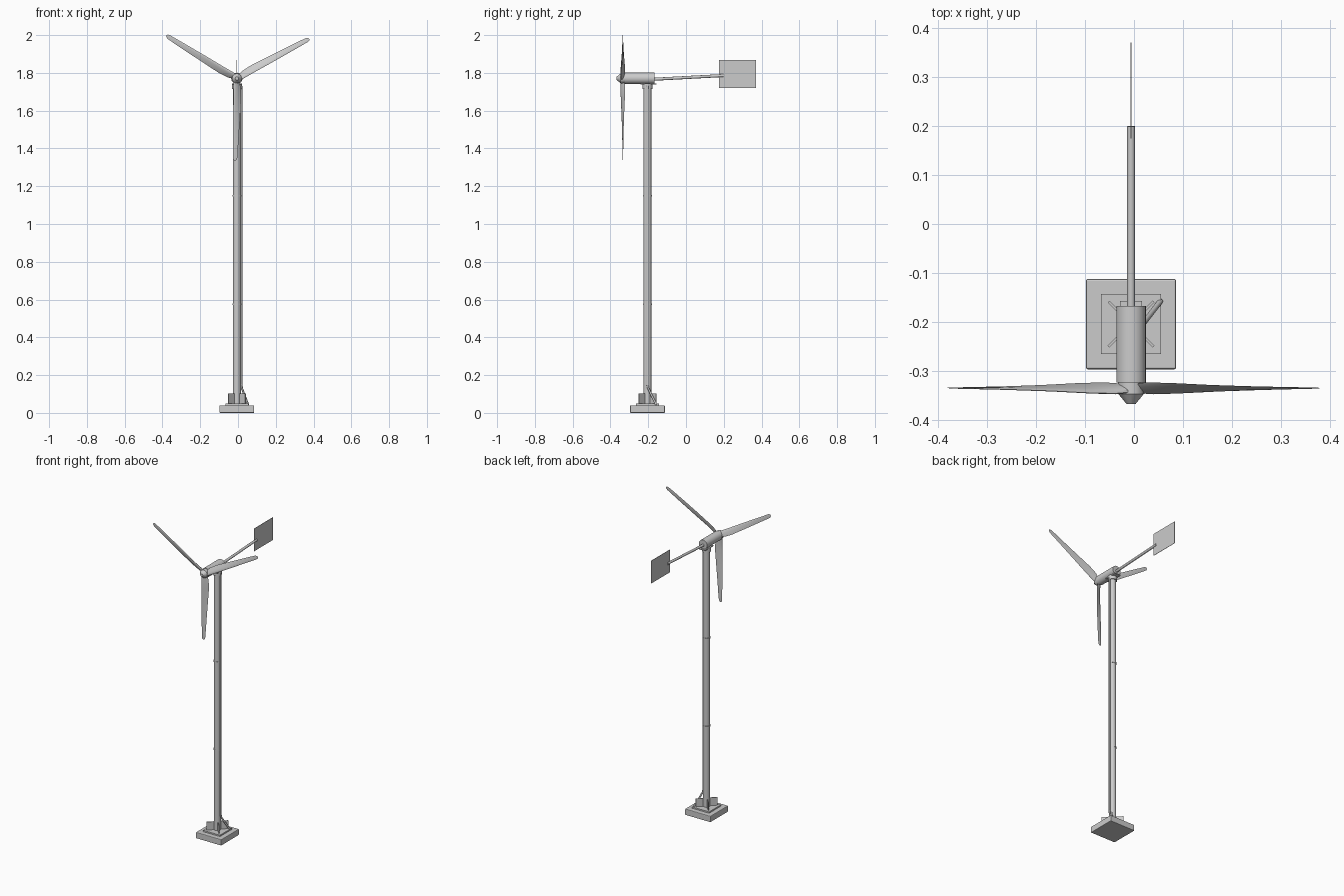
import bpy, bmesh
from math import sin, cos, pi, radians
from mathutils import Vector

if "Cube" in bpy.data.objects:
    bpy.data.objects.remove(bpy.data.objects["Cube"])

CX, CY = -0.006, -0.204      # tower axis
AXIS_Z, ROTOR_Y = 1.771, -0.334


def smooth(ob, angle=35):
    bpy.ops.object.select_all(action='DESELECT')
    ob.select_set(True)
    bpy.context.view_layer.objects.active = ob
    bpy.ops.object.shade_smooth_by_angle(angle=radians(angle))


def from_bmesh(name, bm):
    bmesh.ops.recalc_face_normals(bm, faces=bm.faces)
    me = bpy.data.meshes.new(name)
    bm.to_mesh(me)
    bm.free()
    ob = bpy.data.objects.new(name, me)
    bpy.context.collection.objects.link(ob)
    return ob


def rod(name, a, b, r, sides=24, r2=None):
    a, b = Vector(a), Vector(b)
    bm = bmesh.new()
    bmesh.ops.create_cone(bm, cap_ends=True, segments=sides, radius1=r,
                          radius2=r if r2 is None else r2, depth=(b - a).length)
    ob = from_bmesh(name, bm)
    ob.location = (a + b) / 2
    ob.rotation_mode = 'QUATERNION'
    ob.rotation_quaternion = (b - a).to_track_quat('Z', 'Y')
    smooth(ob)
    return ob


def box(name, center, size, rot=0, bevel=0):
    bm = bmesh.new()
    bmesh.ops.create_cube(bm, size=1)
    bmesh.ops.scale(bm, vec=size, verts=bm.verts)
    ob = from_bmesh(name, bm)
    ob.location = center
    ob.rotation_euler.z = rot
    if bevel:
        m = ob.modifiers.new("bevel", 'BEVEL')
        m.width, m.segments = bevel, 2
    return ob


def blade(name, a):
    # loft of airfoil sections: radius, chord, thickness, pitch
    sections = [(0.015, 0.034, 0.018, 30), (0.045, 0.044, 0.016, 30),
                (0.10, 0.046, 0.011, 27), (0.20, 0.039, 0.008, 18),
                (0.30, 0.032, 0.006, 11), (0.39, 0.026, 0.004, 6),
                (0.423, 0.023, 0.003, 4), (0.432, 0.016, 0.002, 4),
                (0.436, 0.006, 0.001, 4)]
    n = 12
    bm = bmesh.new()
    rings = []
    for r, c, th, p in sections:
        p = radians(p)
        mid = 0.021 - 0.5 * max(c, 0.022)
        ring = []
        for i in range(n):
            q = 2 * pi * i / n
            s = 0.5 * c * cos(q)
            h = 0.5 * th * sin(q) * (0.65 + 0.35 * cos(q))
            t = mid + s * cos(p) + h * sin(p)
            y = -s * sin(p) + h * cos(p)
            ring.append(bm.verts.new((CX + r * cos(a) + t * sin(a), ROTOR_Y + y,
                                      AXIS_Z + r * sin(a) - t * cos(a))))
        rings.append(ring)
    for u, v in zip(rings, rings[1:]):
        for i in range(n):
            j = (i + 1) % n
            bm.faces.new((u[i], u[j], v[j], v[i]))
    bm.faces.new(rings[0])
    bm.faces.new(rings[-1])
    smooth(from_bmesh(name, bm), 40)


# Footing and mounting plate
box("footing_slab", (CX, CY, 0.02), (0.184, 0.184, 0.04), bevel=0.004)
box("mounting_plate", (CX, CY, 0.044), (0.122, 0.122, 0.010))

# Diagonal gusset plates around the tower foot
for i in range(2):
    box(f"foot_gusset_{i + 1}", (CX, CY, 0.074), (0.13, 0.005, 0.055), rot=pi / 4 + i * pi / 2)

# Tower, joint rings and top collar
rod("tower_pole", (CX, CY, 0.045), (CX, CY, 1.745), 0.021)
for i, z in enumerate((0.575, 1.15)):
    rod(f"joint_ring_{i + 1}", (CX, CY, z - 0.004), (CX, CY, z + 0.004), 0.0235)
rod("tower_collar", (CX, CY, 1.716), (CX, CY, 1.745), 0.027)
box("yaw_plate", (CX, CY + 0.005, 1.741), (0.045, 0.085, 0.006))

# Cable conduit running up the tower side and splaying at the foot
cu = bpy.data.curves.new("cable_conduit", 'CURVE')
cu.dimensions = '3D'
cu.bevel_depth, cu.bevel_resolution, cu.use_fill_caps = 0.0055, 2, True
sp = cu.splines.new('POLY')
path = [(0.054, -0.157, 0.042), (0.021, -0.2, 0.13), (0.018, -0.204, 0.15), (0.018, -0.204, 1.73)]
sp.points.add(len(path) - 1)
for pt, co in zip(sp.points, path):
    pt.co = (*co, 1)
bpy.context.collection.objects.link(bpy.data.objects.new("cable_conduit", cu))

# Generator housing
rod("generator_housing", (CX, -0.323, AXIS_Z), (CX, -0.167, AXIS_Z), 0.030, 32)

# Hub and nose cone
rod("rotor_hub", (CX, -0.321, AXIS_Z), (CX, -0.346, AXIS_Z), 0.027, 12)
rod("nose_cone", (CX, -0.346, AXIS_Z), (CX, -0.367, AXIS_Z), 0.026, 12, 0.009)

# Three blades
for i in range(3):
    blade(f"rotor_blade_{i + 1}", radians(30 + 120 * i))

# Tail boom and vane
rod("tail_boom", (CX, -0.175, 1.766), (CX, 0.199, 1.786), 0.008, 16)
box("tail_vane", (CX, 0.272, 1.795), (0.002, 0.195, 0.148))
